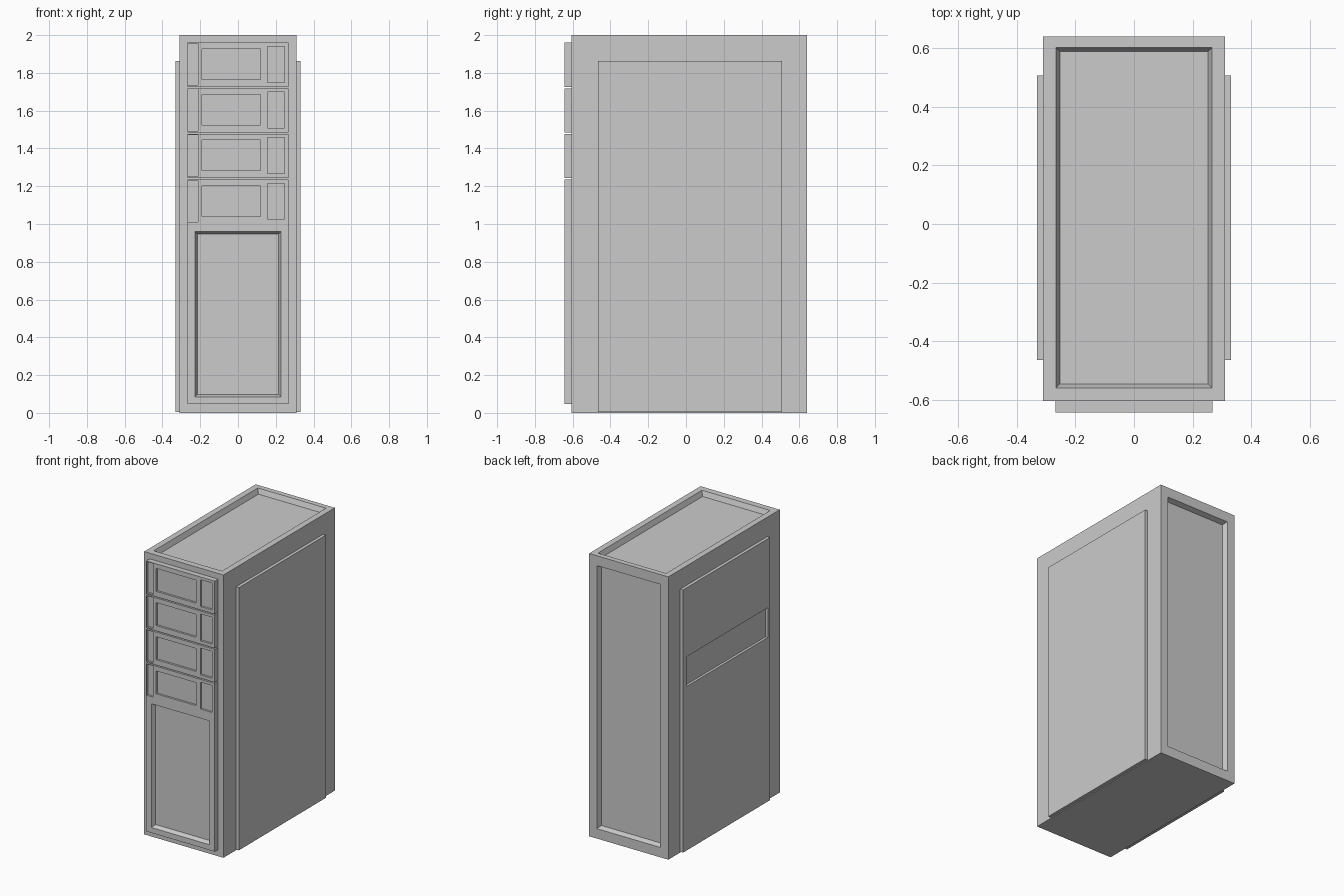
import bpy, bmesh
from mathutils import Vector

if "Cube" in bpy.data.objects:
    bpy.data.objects.remove(bpy.data.objects["Cube"])


def prism(name, axis, base, rect, tip, rect2):
    """Solid between two rectangles lying across the given axis."""
    bm = bmesh.new()
    rings = []
    for d, (a0, a1, b0, b1) in ((base, rect), (tip, rect2)):
        ring = []
        for a, b in ((a0, b0), (a1, b0), (a1, b1), (a0, b1)):
            co = [a, b]
            co.insert(axis, d)
            ring.append(bm.verts.new(Vector(co)))
        rings.append(ring)
    for ring in rings:
        bm.faces.new(ring)
    for i in range(4):
        j = (i + 1) % 4
        bm.faces.new((rings[0][i], rings[0][j], rings[1][j], rings[1][i]))
    bmesh.ops.recalc_face_normals(bm, faces=bm.faces)
    mesh = bpy.data.meshes.new(name)
    bm.to_mesh(mesh)
    bm.free()
    obj = bpy.data.objects.new(name, mesh)
    bpy.context.collection.objects.link(obj)
    return obj


def box(name, x0, x1, y0, y1, z0, z1):
    return prism(name, 2, z0, (x0, x1, y0, y1), z1, (x0, x1, y0, y1))


def recess(target, axis, sign, surface, rect, depth, taper=0.0):
    """Cut a pocket with sloping walls into an outer face."""
    def grow(k):
        return (rect[0] - k, rect[1] + k, rect[2] - k, rect[3] + k)
    over = 0.01
    cutter = prism("recess_cutter", axis,
                   surface + sign * over, grow(taper * over / depth),
                   surface - sign * depth, grow(-taper))
    cutter.hide_render = True
    mod = target.modifiers.new("recess", 'BOOLEAN')
    mod.operation = 'DIFFERENCE'
    mod.solver = 'EXACT'
    mod.object = cutter
    bpy.context.view_layer.objects.active = target
    bpy.ops.object.modifier_apply(modifier=mod.name)
    bpy.data.objects.remove(cutter, do_unlink=True)


# Main case with sunken top and back
case = box("case_body", -0.31, 0.31, -0.605, 0.64, 0, 2)
recess(case, 2, 1, 2.0, (-0.267, 0.267, -0.56, 0.603), 0.035, 0.014)
recess(case, 1, 1, 0.64, (-0.25, 0.25, 0.07, 1.93), 0.035, 0.012)

# Raised side panels, the left one with a shallow strip
for side, s in (("left", -1), ("right", 1)):
    x0, x1 = sorted((s * 0.30, s * 0.332))
    panel = box(side + "_side_panel", x0, x1, -0.465, 0.507, 0.005, 1.863)
    if s < 0:
        recess(panel, 0, -1, -0.332, (-0.44, 0.465, 1.165, 1.375), 0.018)

# Front drive bays separated by narrow gaps; the lowest joins the lower door
FRONT = -0.643
STEP = 0.2415
for i in range(4):
    top = 1.96 - i * STEP
    bottom = top - STEP + 0.008 if i < 3 else 0.047
    name = "drive_bay_%d" % (i + 1) if i < 3 else "lower_front_panel"
    bay = box(name, -0.268, 0.268, FRONT, -0.60, bottom, top)
    # Handle slot, display window and button window
    for x0, x1, lo, hi in ((-0.264, -0.213, 0.225, 0.005),
                           (-0.19, 0.12, 0.195, 0.033),
                           (0.155, 0.247, 0.21, 0.02)):
        recess(bay, 1, -1, FRONT, (x0, x1, top - lo, top - hi), 0.014)
    if i == 3:
        recess(bay, 1, -1, FRONT, (-0.228, 0.228, 0.085, 0.96), 0.03, 0.013)
